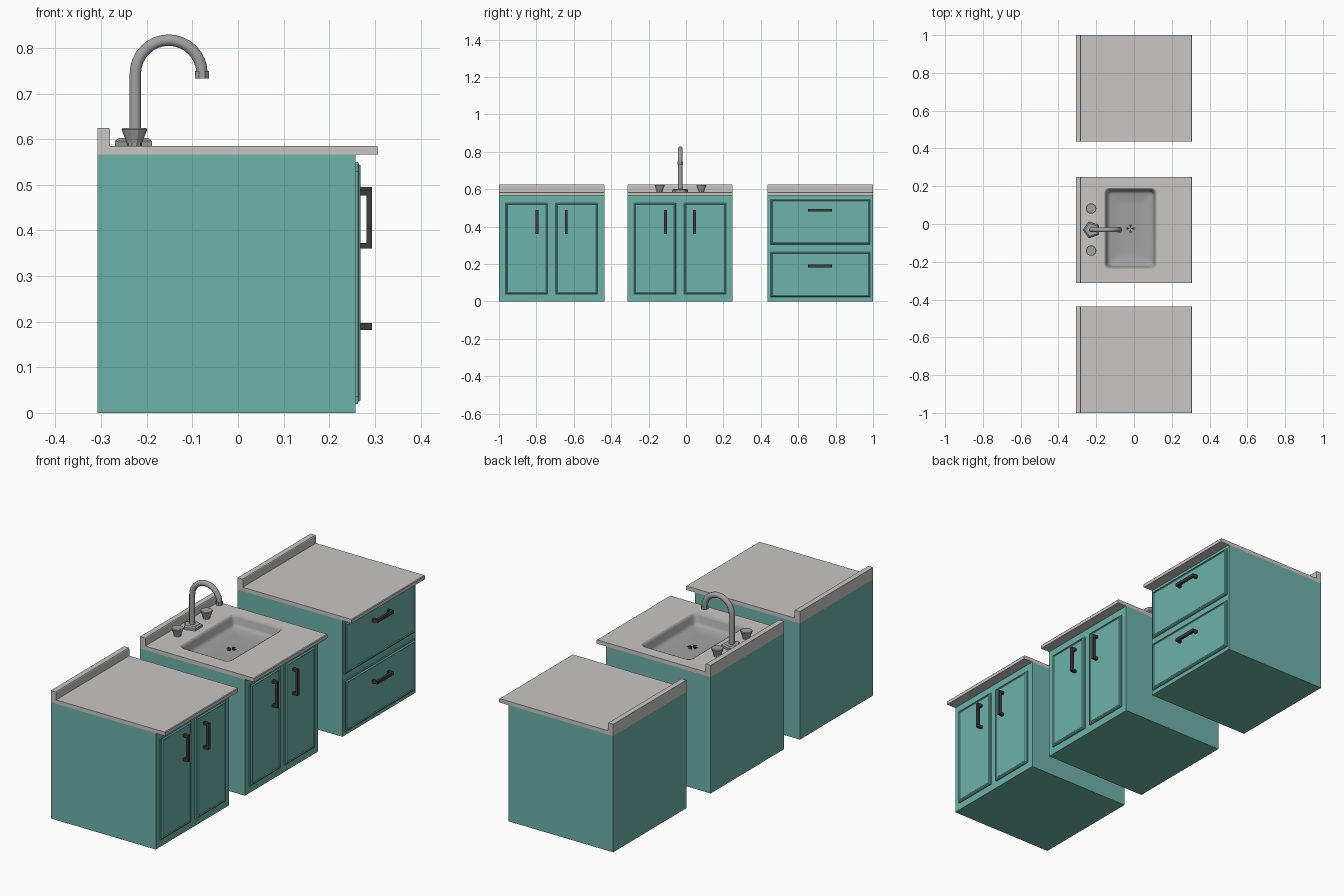
import bpy, bmesh, math
from mathutils import Matrix, Vector

if "Cube" in bpy.data.objects:
    bpy.data.objects.remove(bpy.data.objects["Cube"])


def material(name, rgb):
    m = bpy.data.materials.new(name)
    m.diffuse_color = (*rgb, 1)
    m.use_nodes = True
    m.node_tree.nodes["Principled BSDF"].inputs["Base Color"].default_value = m.diffuse_color
    return m


TEAL = material("teal_paint", (0.156, 0.445, 0.40))
STONE = material("pale_stone", (0.58, 0.57, 0.56))
METAL = material("grey_metal", (0.36, 0.36, 0.36))
DARK = material("dark_handle", (0.045, 0.045, 0.048))


def make(name, bm, mat):
    bmesh.ops.recalc_face_normals(bm, faces=bm.faces)
    me = bpy.data.meshes.new(name)
    bm.to_mesh(me)
    bm.free()
    me.materials.append(mat)
    ob = bpy.data.objects.new(name, me)
    bpy.context.collection.objects.link(ob)
    return ob


def add_box(bm, lo, hi):
    lo, hi = Vector(lo), Vector(hi)
    bmesh.ops.create_cube(bm, size=1, matrix=Matrix.Translation((lo + hi) / 2)
                          @ Matrix.Diagonal((*(hi - lo), 1)))


def loft(rings, caps=(True, True)):
    """Skin a list of equal-length point rings."""
    bm = bmesh.new()
    vs = [[bm.verts.new(p) for p in r] for r in rings]
    n = len(vs[0])
    for a, b in zip(vs, vs[1:]):
        for i in range(n):
            bm.faces.new((a[i], a[(i + 1) % n], b[(i + 1) % n], b[i]))
    if caps[0]:
        bm.faces.new(vs[0][::-1])
    if caps[1]:
        bm.faces.new(vs[-1])
    return bm


def ngon(cx, cy, z, r, n, turn=0):
    return [(cx + r * math.cos(turn + i * math.tau / n),
             cy + r * math.sin(turn + i * math.tau / n), z) for i in range(n)]


def smooth(ob, angle=40):
    bpy.ops.object.select_all(action='DESELECT')
    ob.select_set(True)
    bpy.context.view_layer.objects.active = ob
    bpy.ops.object.shade_smooth_by_angle(angle=math.radians(angle))


BACK, FACE, EDGE = -0.308, 0.257, 0.307
HALF = 0.2815


def cabinet(label, cy):
    # carcass and L-shaped worktop with backsplash
    bm = bmesh.new()
    add_box(bm, (BACK, cy - HALF, 0), (FACE, cy + HALF, 0.566))
    body = make(label + "_body", bm, TEAL)
    prof = [(BACK, 0.566), (EDGE, 0.566), (EDGE, 0.582), (EDGE - 0.003, 0.585),
            (-0.28, 0.585), (-0.28, 0.621), (-0.282, 0.624), (BACK, 0.624)]
    top = make(label + "_worktop", loft(
        [[(x, y, z) for x, z in prof] for y in (cy - HALF, cy + HALF)]), STONE)
    return body, top


def panel(name, y0, y1, z0, z1):
    # stepped front: slab with a sloped raised field
    rings = []
    for x, d in ((FACE - 0.002, 0), (0.263, 0), (0.264, 0.004), (0.269, 0.008),
                 (0.269, 0.010), (0.266, 0.013)):
        rings.append([(x, y0 + d, z0 + d), (x, y1 - d, z0 + d),
                      (x, y1 - d, z1 - d), (x, y0 + d, z1 - d)])
    make(name, loft(rings), TEAL)


def pull(name, cy, cz, along_z):
    # bar handle on two posts
    bm = bmesh.new()
    L, w, t = 0.064, 0.0075, 0.012

    def part(x0, x1, a0, a1):
        if along_z:
            add_box(bm, (x0, cy - w, cz + a0), (x1, cy + w, cz + a1))
        else:
            add_box(bm, (x0, cy + a0, cz - w), (x1, cy + a1, cz + w))
    part(0.282, 0.294, -L, L)
    part(0.264, 0.283, -L, -L + t)
    part(0.264, 0.283, L - t, L)
    make(name, bm, DARK)


# two door cabinets
parts = {}
for label, cy in (("left_cabinet", -0.7185), ("sink_cabinet", -0.032)):
    parts[label] = cabinet(label, cy)
    for side, s in (("left", -1), ("right", 1)):
        a, b = sorted((cy + s * 0.018, cy + s * 0.25))
        panel(f"{label}_{side}_door", a, b, 0.035, 0.53)
        pull(f"{label}_{side}_handle", cy + s * 0.078, 0.424, True)

# drawer cabinet
cabinet("drawer_cabinet", 0.7185)
for name, z0, z1, zh in (("lower", 0.02, 0.269, 0.189), ("upper", 0.301, 0.55, 0.488)):
    panel(name + "_drawer", 0.7185 - 0.27, 0.7185 + 0.27, z0, z1)
    pull(name + "_drawer_handle", 0.7165, zh, False)


# sink opening and basin
SX, SY = -0.0185, -0.024


def rounded(inset, z, r):
    hx, hy, pts = 0.1375 - inset, 0.214 - inset, []
    for sx, sy, a0 in ((1, 1, 0), (-1, 1, 90), (-1, -1, 180), (1, -1, 270)):
        for k in range(6):
            a = math.radians(a0 + k * 18)
            pts.append((SX + sx * (hx - r) + r * math.cos(a),
                        SY + sy * (hy - r) + r * math.sin(a), z))
    return pts


cutter = make("sink_cutter", loft([rounded(0, 0.515, 0.025), rounded(0, 0.7, 0.025)]), METAL)
for ob in parts["sink_cabinet"]:
    mod = ob.modifiers.new("opening", 'BOOLEAN')
    mod.operation, mod.object, mod.solver = 'DIFFERENCE', cutter, 'EXACT'
    bpy.context.view_layer.objects.active = ob
    bpy.ops.object.modifier_apply(modifier="opening")
bpy.data.objects.remove(cutter)

basin = make("sink_basin", loft([
    rounded(0, 0.585, 0.025), rounded(0.006, 0.582, 0.024), rounded(0.009, 0.575, 0.024),
    rounded(0.014, 0.548, 0.024), rounded(0.019, 0.538, 0.022),
    rounded(0.03, 0.533, 0.02), rounded(0.09, 0.53, 0.015)], (False, True)), METAL)
for p in basin.data.polygons:
    if p.normal.z < 0:
        basin.data.flip_normals()
        break
smooth(basin, 50)

# drain: four dark wedges
bm = bmesh.new()
for i in range(4):
    a = i * math.pi / 2
    pts = [(SX + r * math.cos(a + d), SY + r * math.sin(a + d))
           for r, d in ((0.003, 0), (0.022, -0.4), (0.022, 0.4))]
    lo = [bm.verts.new((x, y, 0.529)) for x, y in pts]
    hi = [bm.verts.new((x, y, 0.533)) for x, y in pts]
    bm.faces.new(hi)
    bm.faces.new(lo[::-1])
    for k in range(3):
        bm.faces.new((lo[k], lo[(k + 1) % 3], hi[(k + 1) % 3], hi[k]))
make("drain", bm, DARK)

# tap: five-sided base, swan-neck tube, nozzle collar
TX, TY = -0.225, -0.031
make("tap_base", loft([ngon(TX, TY, 0.584, 0.045, 5, math.pi),
                       ngon(TX, TY, 0.596, 0.045, 5, math.pi),
                       ngon(TX, TY, 0.602, 0.036, 5, math.pi)]), METAL)
R = 0.073
path = [(TX, 0.59, 0)] + [(TX + R - R * math.cos(t), 0.744 + R * math.sin(t), t)
                          for t in (math.pi * k / 16 for k in range(17))]


def tube_ring(x, z, t, r):
    return [(x - r * math.cos(a) * math.cos(t), TY + r * math.sin(a),
             z + r * math.cos(a) * math.sin(t))
            for a in (math.tau * (k + 0.5) / 8 for k in range(8))]


smooth(make("tap_neck", loft([tube_ring(x, z, t, 0.0135) for x, z, t in path]), METAL), 50)
make("tap_nozzle", loft([tube_ring(TX + 2 * R, z, math.pi, 0.0165)
                         for z in (0.749, 0.733)]), METAL)

# flared tap knobs
for name, ky in (("left_knob", -0.141), ("right_knob", 0.082)):
    make(name, loft([ngon(-0.227, ky, z, r, 10) for z, r in
                     ((0.584, 0.016), (0.592, 0.017), (0.621, 0.028), (0.624, 0.026))]), METAL)
